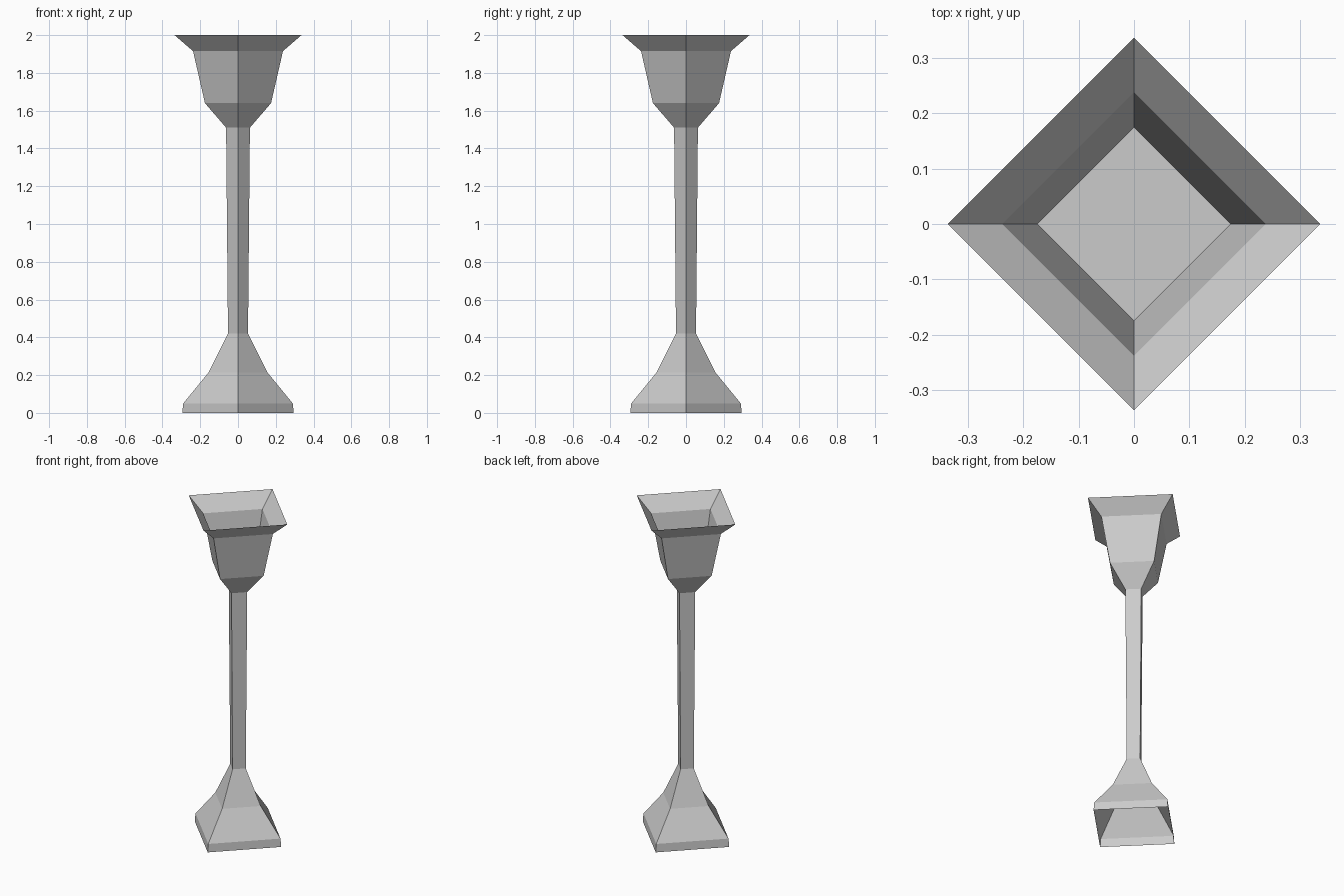
import bpy
import bmesh
from math import cos, sin, pi

cube = bpy.data.objects.get("Cube")
if cube:
    bpy.data.objects.remove(cube, do_unlink=True)

SIDES = 4

grey = bpy.data.materials.new("plain_grey")
grey.use_nodes = True
colour = (0.6, 0.6, 0.6, 1)
grey.diffuse_color = colour
grey.node_tree.nodes["Principled BSDF"].inputs["Base Color"].default_value = colour


def lathe(name, profile, floor=None):
    """Open thin shell through (radius, z) rings; floor is the ring to cap."""
    bm = bmesh.new()
    rings = [[bm.verts.new((r * cos(2 * pi * i / SIDES), r * sin(2 * pi * i / SIDES), z))
              for i in range(SIDES)] for r, z in profile]
    for low, high in zip(rings, rings[1:]):
        for i in range(SIDES):
            j = (i + 1) % SIDES
            bm.faces.new((low[i], low[j], high[j], high[i]))
    if floor is not None:
        bm.faces.new(rings[floor])
    mesh = bpy.data.meshes.new(name)
    bm.to_mesh(mesh)
    bm.free()
    mesh.materials.append(grey)
    obj = bpy.data.objects.new(name, mesh)
    bpy.context.collection.objects.link(obj)
    return obj


# Flared hollow foot, open underneath
lathe("foot", [(0.295, 0), (0.29, 0.05), (0.155, 0.215), (0.053, 0.42)])

# Slender stem, slightly wider at the top
lathe("stem", [(0.053, 0.42), (0.063, 1.51)])

# Open cup with a flared rim and an inner floor
lathe("cup", [(0.063, 1.51), (0.175, 1.64), (0.238, 1.915), (0.336, 2)], floor=1)
